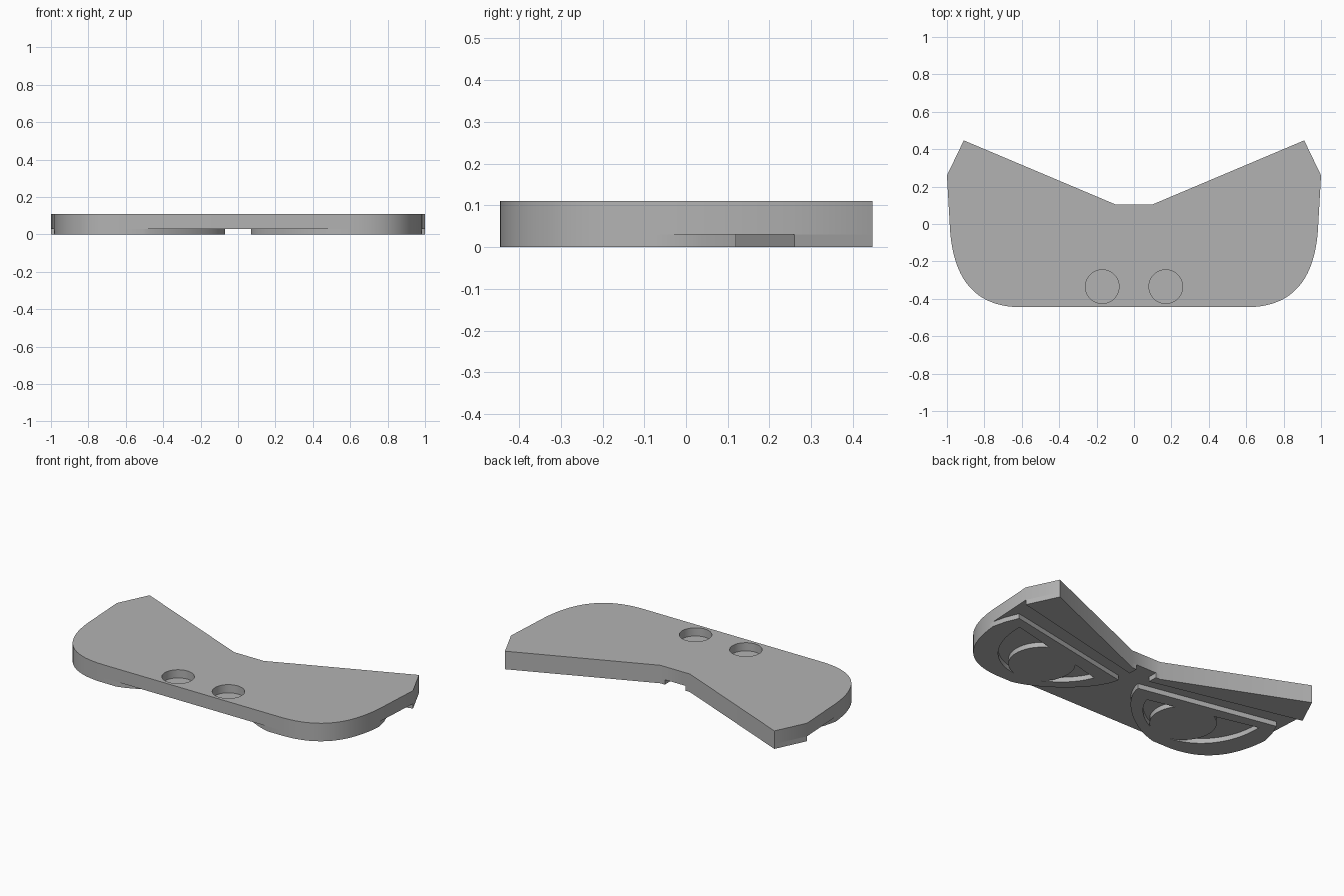
import bpy
import bmesh
import math
from mathutils import Vector
from mathutils.geometry import interpolate_bezier

cube = bpy.data.objects.get("Cube")
if cube:
    bpy.data.objects.remove(cube, do_unlink=True)

STEP, TOP = 0.03, 0.11      # underside relief height, full thickness
FRONT = -0.445

grey = bpy.data.materials.new("plain grey")
grey.use_nodes = True
grey.diffuse_color = (0.45, 0.45, 0.45, 1)
grey.node_tree.nodes["Principled BSDF"].inputs["Base Color"].default_value = grey.diffuse_color


def arc(a, b, c, d, n=20):
    """Points along a Bezier curve in the ground plane."""
    return [(p.x, p.y) for p in interpolate_bezier(*(Vector((*p, 0)) for p in (a, b, c, d)), n)]


def circle(x, y, r, n=48):
    return [(x + r * math.cos(i * math.tau / n), y + r * math.sin(i * math.tau / n)) for i in range(n)]


def flip(points, side):
    return [(side * x, y) for x, y in points]


def prism(name, points, z0, z1):
    """Extrude a flat outline between two heights."""
    bm = bmesh.new()
    face = bm.faces.new([bm.verts.new((x, y, z0)) for x, y in points])
    up = bmesh.ops.extrude_face_region(bm, geom=[face])["geom"]
    bmesh.ops.translate(bm, vec=(0, 0, z1 - z0), verts=[v for v in up if isinstance(v, bmesh.types.BMVert)])
    bmesh.ops.recalc_face_normals(bm, faces=bm.faces)
    mesh = bpy.data.meshes.new(name)
    bm.to_mesh(mesh)
    bm.free()
    mesh.materials.append(grey)
    obj = bpy.data.objects.new(name, mesh)
    bpy.context.collection.objects.link(obj)
    return obj


def select(obj):
    bpy.ops.object.select_all(action='DESELECT')
    obj.select_set(True)
    bpy.context.view_layer.objects.active = obj


def cut(obj, cutter):
    """Subtract the cutter and throw it away."""
    cutter.hide_render = True
    select(obj)
    mod = obj.modifiers.new("cut", 'BOOLEAN')
    mod.operation, mod.solver, mod.object = 'DIFFERENCE', 'EXACT', cutter
    bpy.ops.object.modifier_apply(modifier=mod.name)
    bpy.data.objects.remove(cutter, do_unlink=True)


def finish(obj):
    select(obj)
    bpy.ops.object.shade_smooth_by_angle(angle=math.radians(30))


# Outlines of the left half
corner = arc((0.983, -0.04), (0.96, -0.33), (0.82, FRONT), (0.6, FRONT))
half = [(0.1, 0.105), (0.91, 0.447), (1.0, 0.26)] + corner
brow = [(0.07, 0.105), (0.1, 0.105), (0.91, 0.447), (1.0, 0.26), (0.07, 0.046)]
eye = ([(0.93, 0.12), (0.963, 0.04)] + corner
       + arc((0.51, FRONT), (0.32, -0.4), (0.09, -0.2), (0.07, -0.05)))
recess = (arc((0.864, 0.046), (0.87, -0.2), (0.72, -0.365), (0.53, -0.365))
          + arc((0.53, -0.365), (0.38, -0.36), (0.23, -0.24), (0.19, -0.116))[1:])
pupil = circle(0.51, -0.185, 0.186)

# Main plate with two blind round sockets in the top
plate = prism("plate", half + flip(half, -1)[::-1], STEP, TOP)
for side in (1, -1):
    cut(plate, prism("socket_cutter", circle(side * 0.17, -0.335, 0.09), TOP - 0.05, TOP + 0.05))
finish(plate)

# Raised brows and eyes on the underside
for side, label in ((1, "left"), (-1, "right")):
    finish(prism(label + "_brow", flip(brow, side), 0, STEP))
    eye_obj = prism(label + "_eye", flip(eye, side), 0, STEP)
    white = prism("eye_white_cutter", flip(recess, side), -0.02, STEP + 0.02)
    cut(white, prism("pupil_cutter", flip(pupil, side), -0.05, STEP + 0.05))
    cut(eye_obj, white)
    finish(eye_obj)
